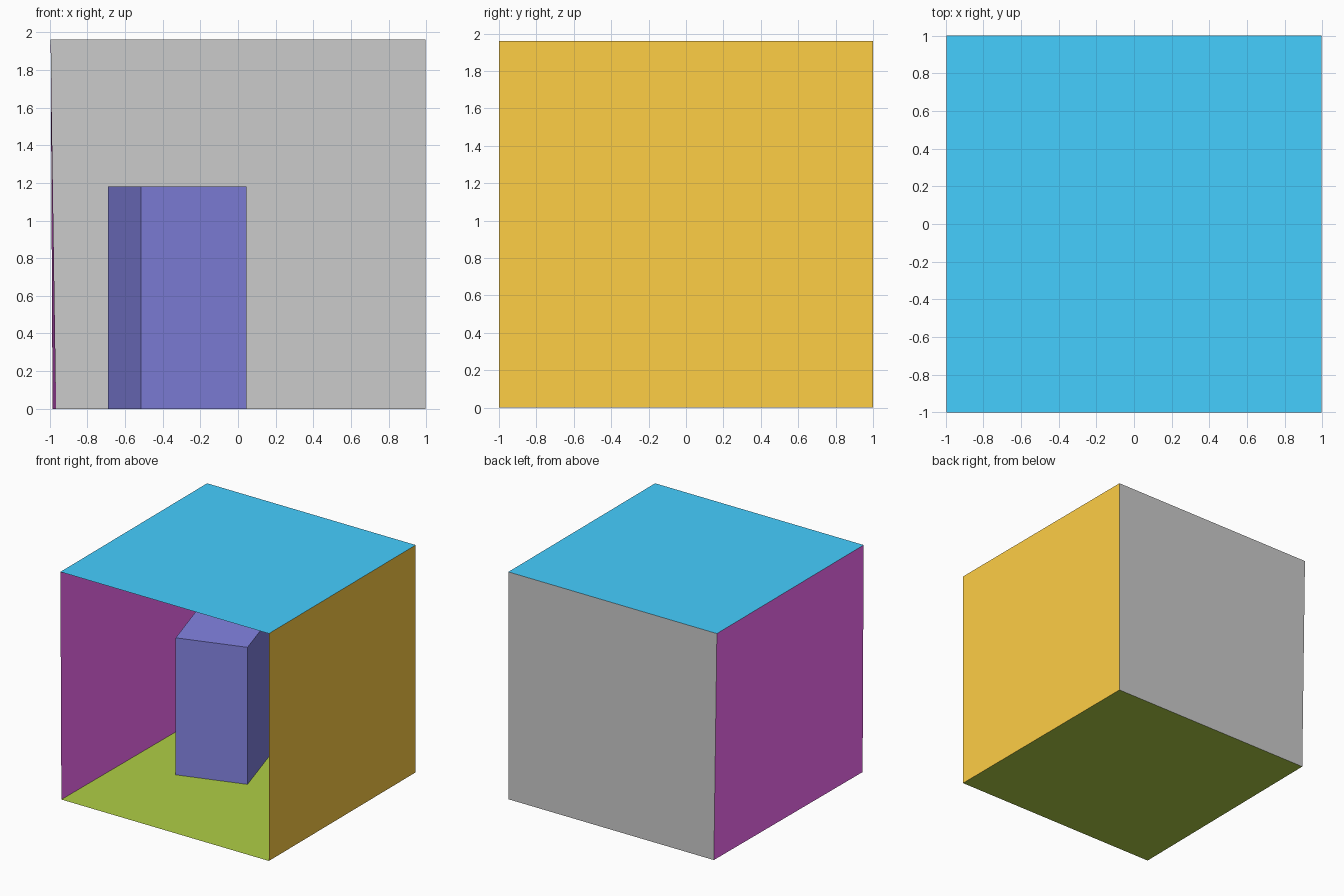
import bpy, bmesh

if "Cube" in bpy.data.objects:
    bpy.data.objects.remove(bpy.data.objects["Cube"])

H = 1.961          # room height
XR = 0.995         # right side
# Floor outline (slightly skewed on the left) and ceiling outline, counter-clockwise from front left
low = [(-0.985, -1, 0), (XR, -1, 0), (XR, 1, 0), (-0.966, 1, 0)]
high = [(-XR, -1, H), (XR, -1, H), (XR, 1, H), (-XR, 1, H)]


def add_object(name, bm, color=None):
    mesh = bpy.data.meshes.new(name)
    bm.to_mesh(mesh)
    bm.free()
    obj = bpy.data.objects.new(name, mesh)
    bpy.context.collection.objects.link(obj)
    if color:
        mat = bpy.data.materials.new(name + "_color")
        mat.diffuse_color = (*color, 1)
        mat.use_nodes = True
        mat.node_tree.nodes["Principled BSDF"].inputs["Base Color"].default_value = mat.diffuse_color
        mesh.materials.append(mat)
    return obj


def panel(name, corners, color=None):
    bm = bmesh.new()
    bm.faces.new([bm.verts.new(c) for c in corners])
    return add_object(name, bm, color)


def wall(name, i, j, color=None):
    return panel(name, [low[i], low[j], high[j], high[i]], color)


# Room shell: single-sheet panels, open at the front
panel("floor", low, (0.43, 0.62, 0.06))
panel("ceiling", high, (0.06, 0.62, 1.0))
wall("right_wall", 1, 2, (1.0, 0.62, 0.06))
wall("back_wall", 2, 3)
wall("left_wall", 3, 0, (1.0, 0.16, 1.0))

# Tall turned block standing on the floor; underside left open where it meets the floor
bm = bmesh.new()
outline = [(-0.515, -0.113), (0.046, 0.064), (-0.128, 0.635), (-0.69, 0.458)]
base = bm.faces.new([bm.verts.new((x, y, 0)) for x, y in outline])
geom = bmesh.ops.extrude_face_region(bm, geom=[base])["geom"]
top = [v for v in geom if isinstance(v, bmesh.types.BMVert)]
bmesh.ops.translate(bm, verts=top, vec=(0, 0, 1.182))
bottom = [f for f in bm.faces if all(v.co.z < 0.01 for v in f.verts)]
bmesh.ops.recalc_face_normals(bm, faces=bm.faces)
bmesh.ops.delete(bm, geom=bottom, context='FACES_ONLY')
add_object("tall_block", bm, (0.23, 0.23, 0.77))
